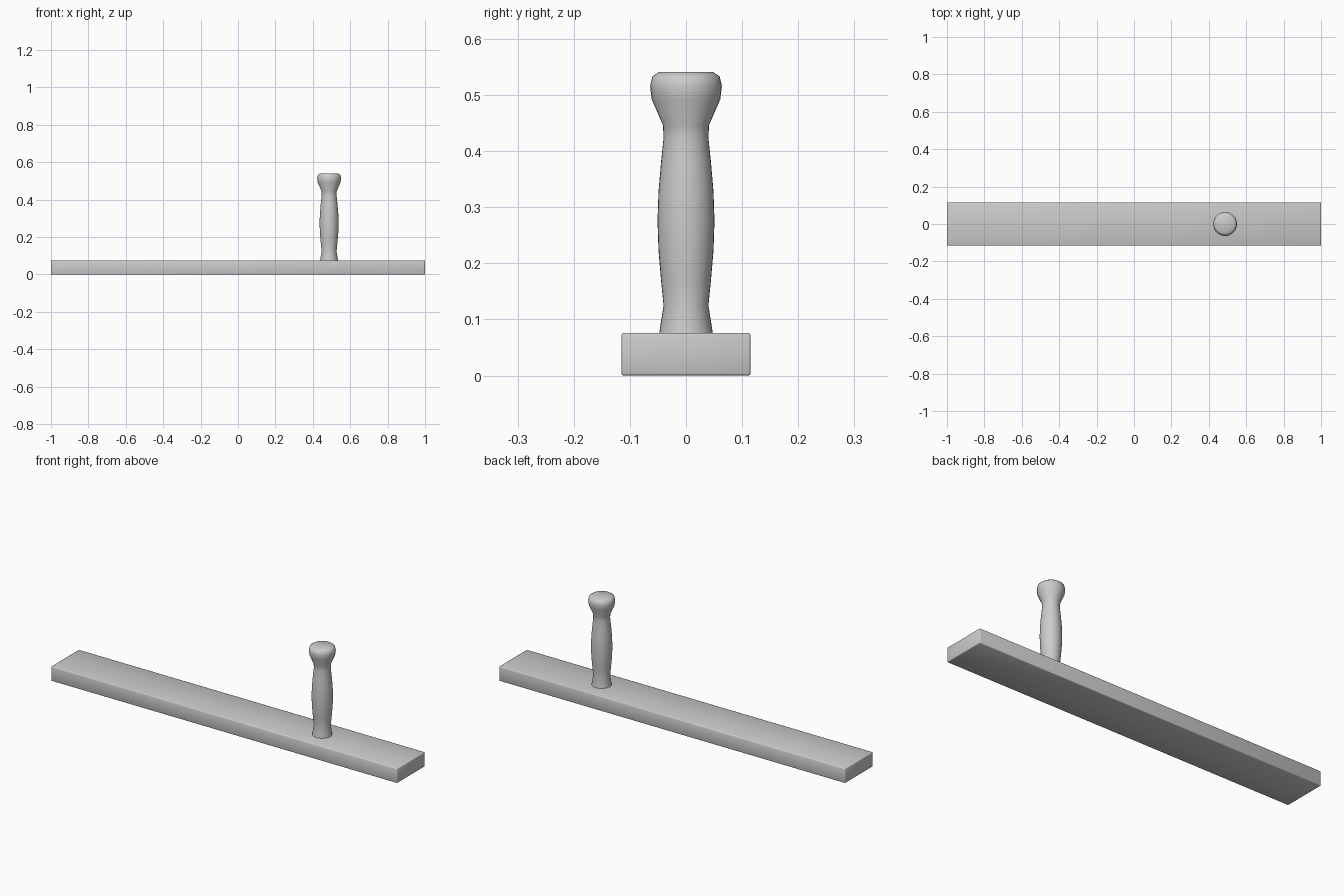
import bpy, bmesh
from math import radians, pi
from mathutils import Matrix, Vector

if "Cube" in bpy.data.objects:
    bpy.data.objects.remove(bpy.data.objects["Cube"])


def finish(name, bm, angle):
    bmesh.ops.recalc_face_normals(bm, faces=bm.faces)
    mesh = bpy.data.meshes.new(name)
    bm.to_mesh(mesh)
    bm.free()
    obj = bpy.data.objects.new(name, mesh)
    bpy.context.collection.objects.link(obj)
    bpy.ops.object.select_all(action='DESELECT')
    obj.select_set(True)
    bpy.context.view_layer.objects.active = obj
    bpy.ops.object.shade_smooth_by_angle(angle=radians(angle))
    return obj


# Long flat board with slightly eased edges
bm = bmesh.new()
bmesh.ops.create_cube(bm, size=1, matrix=Matrix.Translation((0, 0, 0.038))
                      @ Matrix.Diagonal((2, 0.23, 0.076, 1)))
bmesh.ops.bevel(bm, geom=bm.edges[:], offset=0.004, segments=2,
                profile=0.5, affect='EDGES')
finish("board", bm, 50)

# Turned handle: (radius, height) profile spun about its axis
profile = [(0, 0.074), (0.048, 0.074), (0.040, 0.125), (0.0445, 0.170),
           (0.049, 0.222), (0.0508, 0.275), (0.049, 0.328), (0.0445, 0.380),
           (0.040, 0.423), (0.041, 0.446), (0.061, 0.492), (0.064, 0.516),
           (0.060, 0.533), (0.048, 0.541), (0, 0.541)]
bm = bmesh.new()
verts = [bm.verts.new((r, 0, z)) for r, z in profile]
edges = [bm.edges.new(pair) for pair in zip(verts, verts[1:])]
bmesh.ops.spin(bm, geom=verts + edges, cent=(0, 0, 0), axis=(0, 0, 1),
               angle=2 * pi, steps=32, use_merge=True)
bmesh.ops.remove_doubles(bm, verts=bm.verts, dist=0.0005)
handle = finish("handle", bm, 50)
handle.location.x = 0.487
